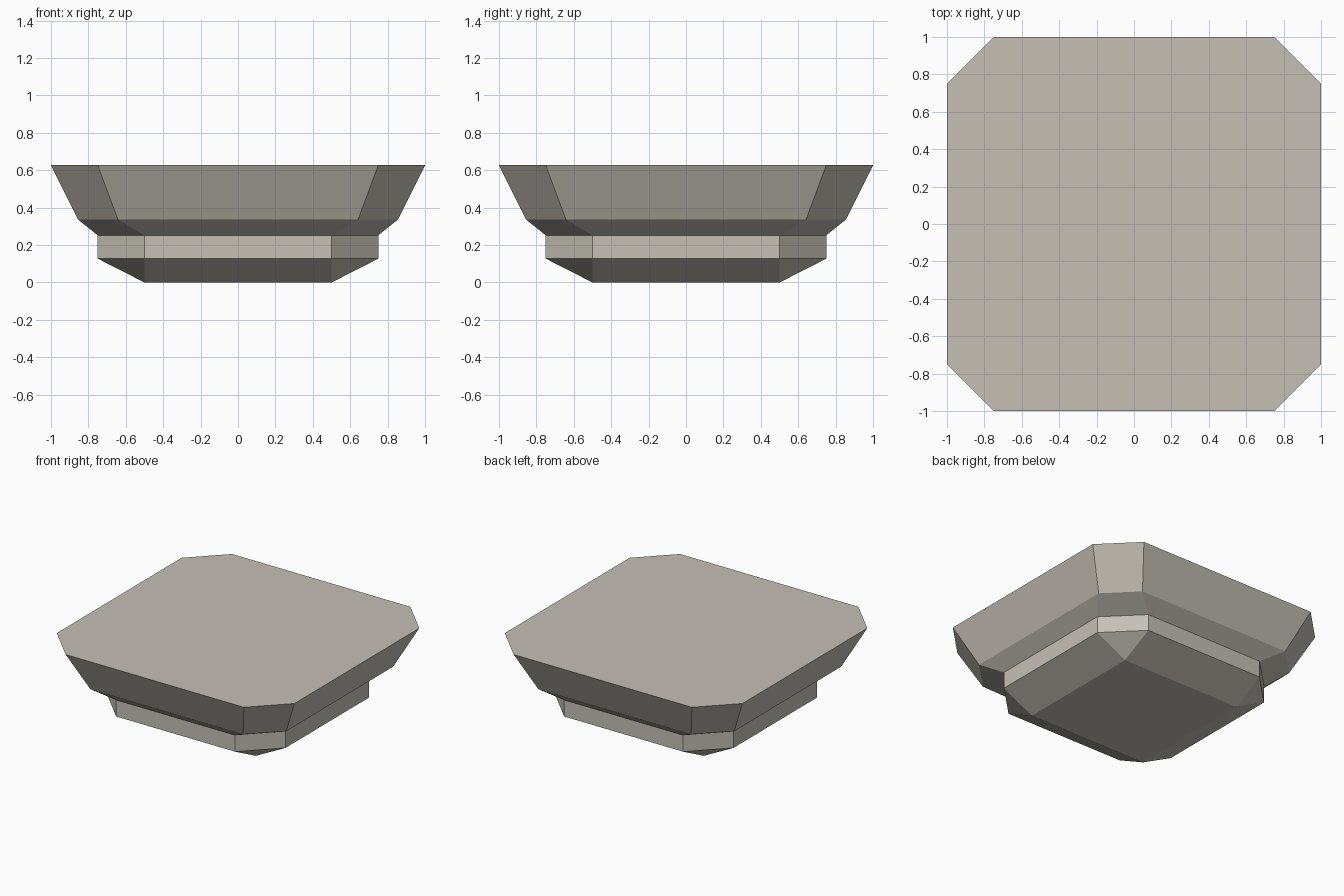
import bpy
import bmesh

if "Cube" in bpy.data.objects:
    bpy.data.objects.remove(bpy.data.objects["Cube"])

# One flat stone colour
stone = bpy.data.materials.new("warm_grey_stone")
stone.diffuse_color = (0.56, 0.53, 0.47, 1.0)
stone.use_nodes = True
stone.node_tree.nodes["Principled BSDF"].inputs["Base Color"].default_value = stone.diffuse_color

# Profile of the slab: (height, half width, half length of the straight side)
PROFILE = [
    (0.0, 0.5, 0.5),        # square foot
    (0.127, 0.75, 0.5),     # lower bevel
    (0.252, 0.75, 0.5),     # neck
    (0.337, 0.856, 0.642),  # under-lip
    (0.627, 1.0, 0.75),     # flared rim
]


def ring(bm, z, w, s):
    """Square with cut corners, counter-clockwise from the front left."""
    pts = [(-s, -w), (s, -w), (w, -s), (w, s),
           (s, w), (-s, w), (-w, s), (-w, -s)]
    return [bm.verts.new((x, y, z)) for x, y in pts]


# Stack the rings, join them with side faces and cap both ends
bm = bmesh.new()
rings = [ring(bm, *row) for row in PROFILE]
for low, high in zip(rings, rings[1:]):
    for i in range(8):
        j = (i + 1) % 8
        bm.faces.new((low[i], low[j], high[j], high[i]))
bm.faces.new(rings[-1])
bm.faces.new(rings[0][::-1])

# The foot has sharp corners, so its doubled corner points merge
bmesh.ops.remove_doubles(bm, verts=bm.verts[:], dist=0.0001)
bmesh.ops.recalc_face_normals(bm, faces=bm.faces[:])

mesh = bpy.data.meshes.new("flared_slab")
bm.to_mesh(mesh)
bm.free()
mesh.materials.append(stone)
slab = bpy.data.objects.new("flared_slab", mesh)
bpy.context.collection.objects.link(slab)
